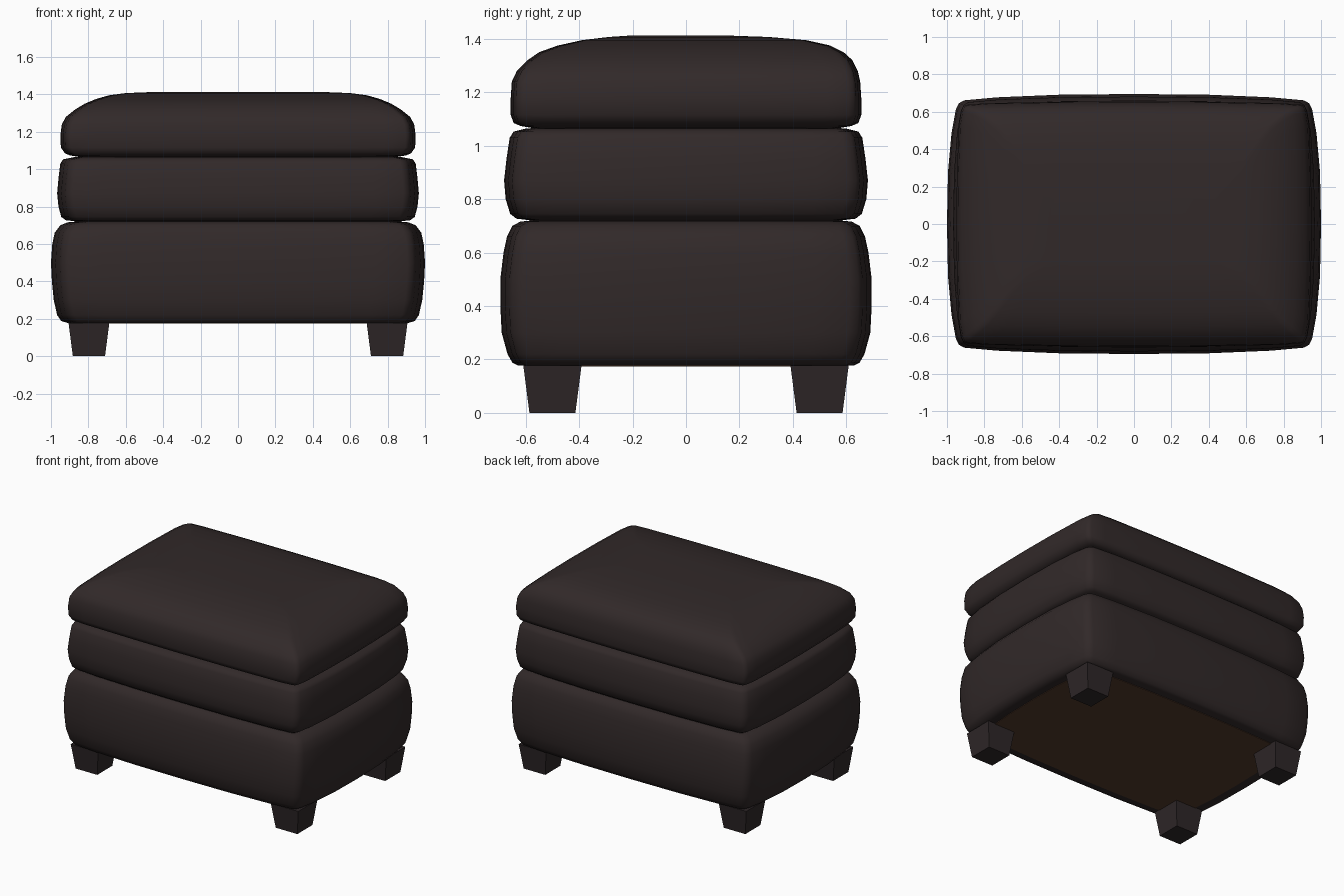
import bpy, bmesh, math

if "Cube" in bpy.data.objects:
    bpy.data.objects.remove(bpy.data.objects["Cube"])

def material(name, rgb):
    m = bpy.data.materials.new(name)
    m.diffuse_color = (*rgb, 1)
    m.use_nodes = True
    m.node_tree.nodes["Principled BSDF"].inputs["Base Color"].default_value = m.diffuse_color
    return m

LEATHER = material("dark leather", (0.031, 0.022, 0.022))
WOOD = material("dark leg", (0.027, 0.020, 0.021))
LINING = material("brown lining", (0.088, 0.043, 0.024))

# Quarter outline of a bulging rectangle with tight rounded corners
QUARTER = [(1, 0), (.995, .4), (.978, .72), (.957, .89), (.942, .935),
           (.915, .956), (.75, .977), (.4, .995)]

def outline(power):
    """Whole outline; a lower power straightens the sides."""
    q = [(x ** power if x > .5 else x, y ** power if y > .5 else y) for x, y in QUARTER]
    half = q + [(-x, y) for x, y in [(0, 1)] + q[:0:-1]]
    return half + [(-x, -y) for x, y in half]

def loft(name, rings, mat, smooth=True, power=1.0):
    """Stack outlines: each ring is (z, half_x, half_y, y_shift)."""
    bm = bmesh.new()
    loops = [[bm.verts.new((x * hx, y * hy + dy, z)) for x, y in outline(power)]
             for z, hx, hy, dy in rings]
    n = len(loops[0])
    for a, b in zip(loops, loops[1:]):
        for i in range(n):
            j = (i + 1) % n
            bm.faces.new((a[i], a[j], b[j], b[i]))
    bm.faces.new(loops[0][::-1])
    bm.faces.new(loops[-1])
    return finish(name, bm, mat, smooth)

def finish(name, bm, mat, smooth):
    mesh = bpy.data.meshes.new(name)
    bm.to_mesh(mesh)
    bm.free()
    mesh.materials.append(mat)
    ob = bpy.data.objects.new(name, mesh)
    bpy.context.collection.objects.link(ob)
    if smooth:
        bpy.ops.object.select_all(action='DESELECT')
        ob.select_set(True)
        bpy.context.view_layer.objects.active = ob
        bpy.ops.object.shade_smooth_by_angle(angle=math.radians(50))
    return ob

# Three stacked cushions
loft("base_cushion", [
    (.178, .91, .63, 0), (.188, .945, .65, 0), (.22, .967, .668, 0),
    (.30, .985, .69, 0), (.40, .995, .695, 0), (.50, 1.0, .695, 0),
    (.60, .993, .683, 0), (.66, .98, .67, 0), (.70, .95, .65, 0),
    (.716, .91, .62, 0), (.724, .82, .54, 0)], LEATHER, power=1.1)
loft("middle_cushion", [
    (.718, .84, .56, 0), (.727, .92, .635, 0), (.745, .945, .658, 0),
    (.80, .96, .675, 0), (.87, .967, .681, 0), (.95, .96, .672, 0),
    (1.03, .95, .66, 0), (1.053, .935, .645, 0), (1.064, .88, .60, 0),
    (1.070, .80, .52, 0)], LEATHER)
loft("top_cushion", [
    (1.064, .84, .56, 0), (1.074, .90, .62, 0), (1.085, .925, .645, 0),
    (1.115, .947, .656, 0), (1.18, .95, .656, 0), (1.24, .942, .652, 0),
    (1.28, .92, .638, .005), (1.32, .87, .608, .015), (1.35, .82, .57, .02),
    (1.375, .76, .51, .03), (1.395, .69, .42, .03), (1.407, .60, .30, .01),
    (1.413, .45, .17, -.03)], LEATHER, power=.65)

# Lining under the base
loft("bottom_lining", [(.174, .865, .58, 0), (.179, .865, .58, 0)], LINING, False)

# Four tapered square legs
for side, sx in (("left", -1), ("right", 1)):
    for end, sy in (("front", -1), ("back", 1)):
        bm = bmesh.new()
        bmesh.ops.create_cube(bm, size=1)
        for v in bm.verts:
            top = v.co.z > 0
            w = .218 if top else .172
            v.co = (v.co.x * w + sx * .797, v.co.y * w + sy * .5,
                    .178 if top else 0)
        finish(f"{end}_{side}_leg", bm, WOOD, False)
